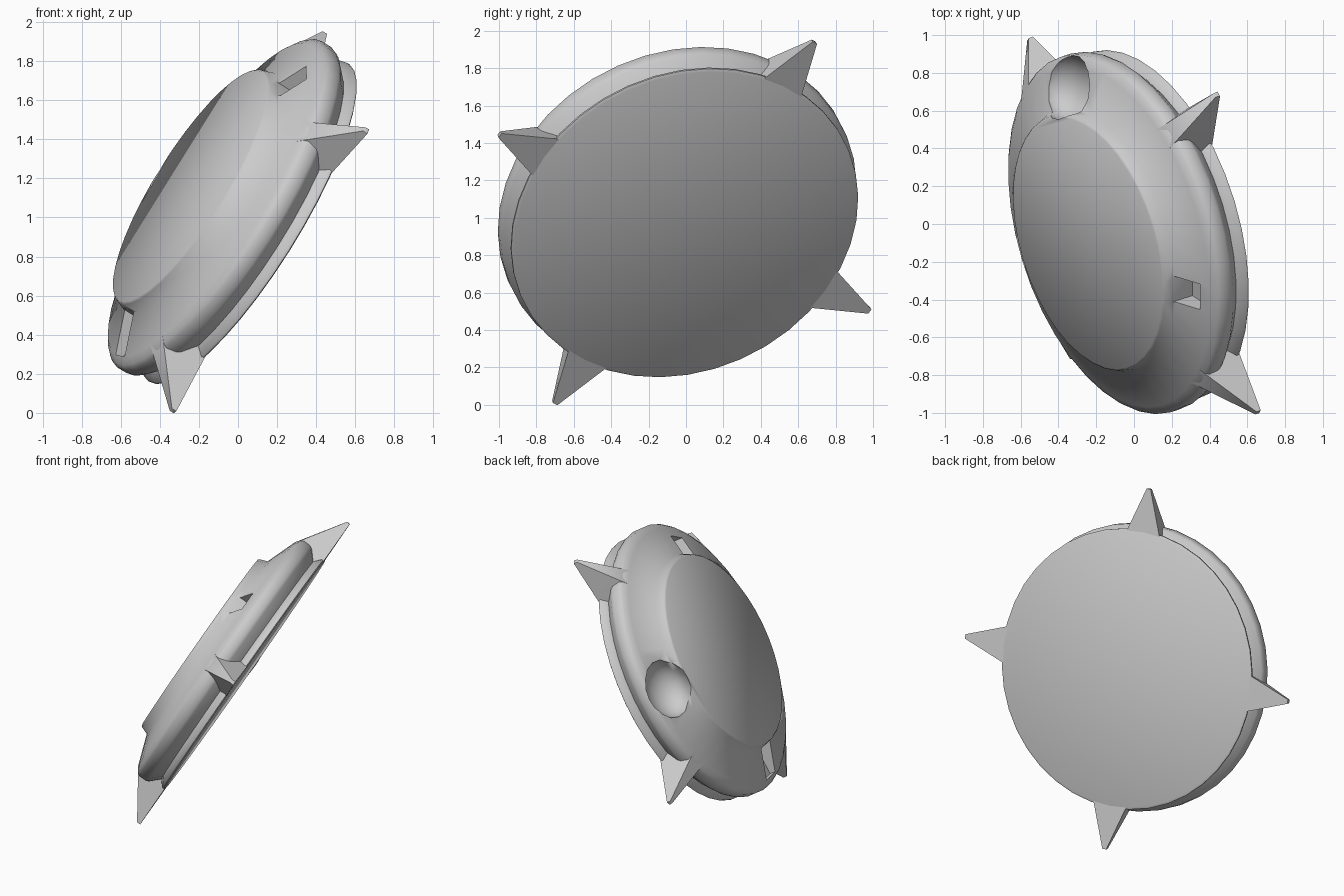
import bpy, bmesh
from math import sin, cos, radians, tau
from mathutils import Matrix, Vector

if "Cube" in bpy.data.objects:
    bpy.data.objects.remove(bpy.data.objects["Cube"])

# Tilted frame of the disc: u and v lie in its plane, n points out of its raised face
U = Vector((0.4826, -0.791, 0.376)).normalized()
N = U.cross(Vector((0.31, 0.552, 0.7736))).normalized()
V = N.cross(U)
FRAME = Matrix.Translation((0.058, -0.007, 0.972)) @ Matrix((U, V, N)).transposed().to_4x4()


def finish(name, bm):
    bmesh.ops.recalc_face_normals(bm, faces=bm.faces)
    mesh = bpy.data.meshes.new(name)
    bm.to_mesh(mesh)
    bm.free()
    obj = bpy.data.objects.new(name, mesh)
    obj.matrix_world = FRAME
    bpy.context.collection.objects.link(obj)
    return obj


def smooth(obj, angle):
    bpy.ops.object.select_all(action='DESELECT')
    obj.select_set(True)
    bpy.context.view_layer.objects.active = obj
    bpy.ops.object.shade_smooth_by_angle(angle=radians(angle))


def lathe(name, profile, sides=40):
    bm = bmesh.new()
    rings = [[bm.verts.new((r * cos(tau * i / sides), r * sin(tau * i / sides), h))
              for i in range(sides)] for r, h in profile]
    for a, b in zip(rings, rings[1:]):
        for i in range(sides):
            j = (i + 1) % sides
            bm.faces.new((a[i], a[j], b[j], b[i]))
    bm.faces.new(rings[0])
    bm.faces.new(rings[-1])
    return finish(name, bm)


def cut_box(angle, r0, r1, width, h0, h1):
    bm = bmesh.new()
    bmesh.ops.create_cube(bm, size=1, matrix=Matrix.Rotation(radians(angle), 4, 'Z')
                          @ Matrix.Translation(((r0 + r1) / 2, 0, (h0 + h1) / 2))
                          @ Matrix.Diagonal((r1 - r0, width, h1 - h0, 1)))
    return finish("slot_cutter", bm)


def cut_scoop(angle, r, h):
    bm = bmesh.new()
    bmesh.ops.create_uvsphere(bm, u_segments=16, v_segments=10, radius=1,
                              matrix=Matrix.Rotation(radians(angle), 4, 'Z')
                              @ Matrix.Translation((r, 0, h))
                              @ Matrix.Diagonal((0.19, 0.21, 0.15, 1)))
    return finish("scoop_cutter", bm)


# Body: flat back, V groove round the rim, sloping shoulder, raised round face
body = lathe("disc_body", [(0.945, -0.008), (0.96, 0.0), (0.96, 0.012), (0.915, 0.05),
                           (0.975, 0.11), (0.985, 0.13), (0.985, 0.185), (0.97, 0.205),
                           (0.935, 0.23), (0.72, 0.308), (0.70, 0.36), (0.69, 0.37)])

# Recesses in the shoulder: two slots and one wide scoop
for cutter in (cut_box(33, 0.71, 0.87, 0.15, 0.19, 0.5),
               cut_box(240, 0.71, 0.93, 0.17, 0.19, 0.5),
               cut_scoop(146, 0.83, 0.28)):
    cutter.hide_render = True
    mod = body.modifiers.new("recess", 'BOOLEAN')
    mod.operation, mod.object, mod.solver = 'DIFFERENCE', cutter, 'EXACT'
    bpy.context.view_layer.objects.active = body
    bpy.ops.object.modifier_apply(modifier=mod.name)
    bpy.data.objects.remove(cutter)
smooth(body, 58)

# Four rim spikes, flat underneath and ridged on top, tapering to a blunt tip
for k in range(4):
    turn = Matrix.Rotation(k * tau / 4, 4, 'Z')
    bm = bmesh.new()
    sections = [(0.84, 0.15, 0.10, 0.25), (0.93, 0.13, 0.065, 0.23), (1.25, 0.015, 0.012, 0.02)]
    loops = [[bm.verts.new(turn @ Vector((r, y, h))) for y, h in
              ((-wide, -0.006), (wide, -0.006), (top, high), (-top, high))]
             for r, wide, top, high in sections]
    for a, b in zip(loops, loops[1:]):
        for i in range(4):
            j = (i + 1) % 4
            bm.faces.new((a[i], a[j], b[j], b[i]))
    bm.faces.new(loops[0])
    bm.faces.new(loops[-1])
    smooth(finish(f"rim_spike_{k + 1}", bm), 60)
